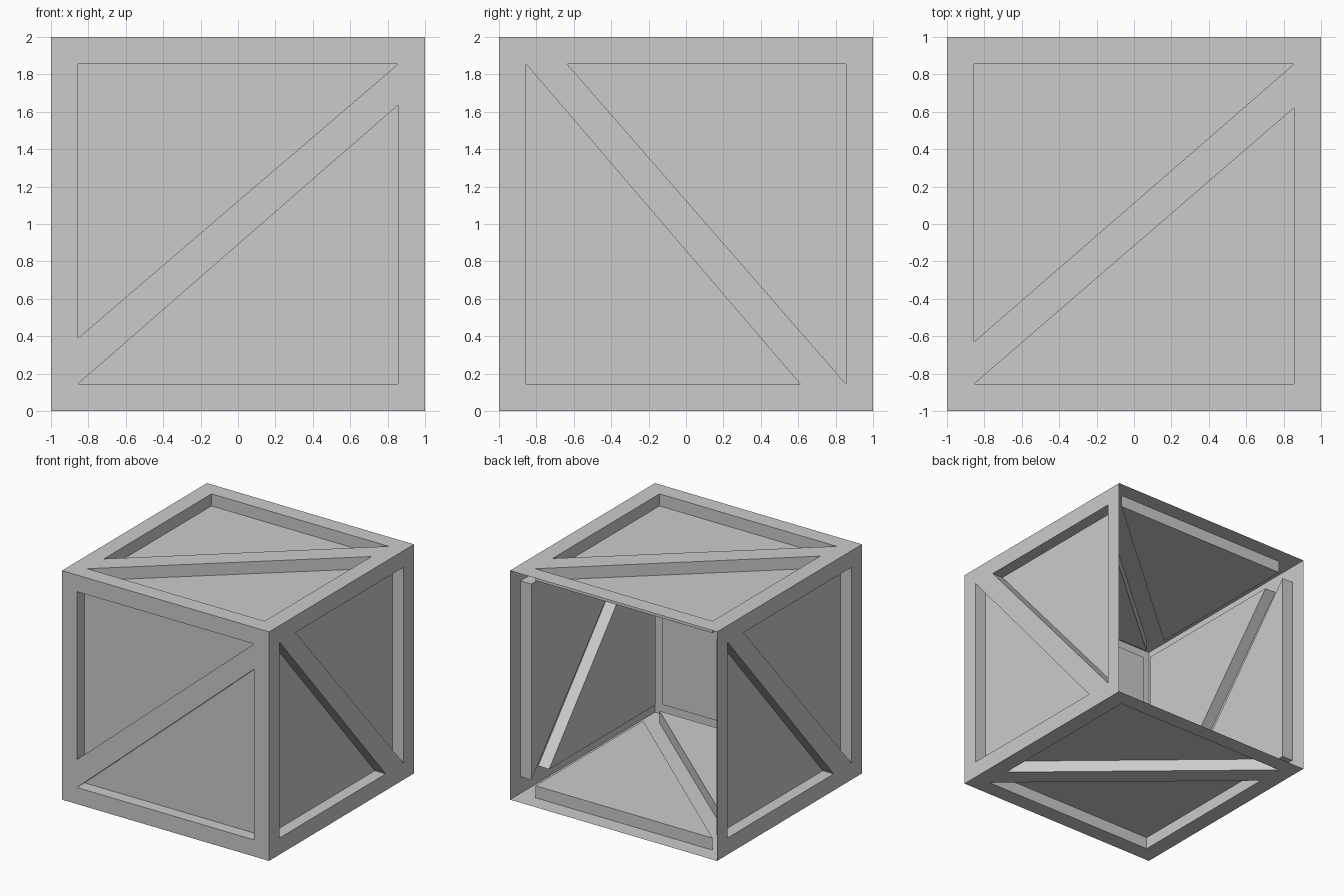
import bpy
import bmesh
from mathutils import Vector

if "Cube" in bpy.data.objects:
    bpy.data.objects.remove(bpy.data.objects["Cube"])

IN = 0.855      # half size of the recessed area
DEPTH = 0.105   # recess depth
X, Y, Z = Vector((1, 0, 0)), Vector((0, 1, 0)), Vector((0, 0, 1))


def panel(name, u, v, low, high):
    """One crate side: square frame with a diagonal brace between two sunken triangles."""
    n = u.cross(v)
    bm = bmesh.new()

    def vert(p, d=0.0):
        return bm.verts.new(Z + u * p[0] + v * p[1] + n * (1 - d))

    upper = [(-IN, IN), (-IN, low), (IN, IN)]
    lower = [(-IN, -IN), (IN, -IN), (IN, high)]
    bl, br, tr, tl = [vert(p) for p in ((-1, -1), (1, -1), (1, 1), (-1, 1))]
    a0, a2, a1 = A = [vert(p) for p in upper]
    b0, b1, b2 = B = [vert(p) for p in lower]

    # frame strips and diagonal brace
    for f in ((a0, a1, tr, tl), (bl, b0, a2, a0, tl), (bl, br, b1, b0),
              (br, tr, a1, b2, b1), (b0, b2, a1, a2)):
        bm.faces.new(f)

    # sunken triangles with side walls
    for rim, pts in ((A, upper), (B, lower)):
        floor = [vert(p, DEPTH) for p in pts]
        bm.faces.new(floor)
        for i in range(3):
            j = (i + 1) % 3
            bm.faces.new((rim[i], rim[j], floor[j], floor[i]))

    mesh = bpy.data.meshes.new(name)
    bm.to_mesh(mesh)
    bm.free()
    bpy.context.collection.objects.link(bpy.data.objects.new(name, mesh))


# five sides; the back is open
panel("front_panel", X, Z, -0.61, 0.635)
panel("right_panel", Z, -Y, -0.61, 0.635)
panel("left_panel", Z, Y, -0.61, 0.635)
panel("top_panel", X, Y, -0.63, 0.62)
panel("bottom_panel", -X, Y, -0.63, 0.62)
